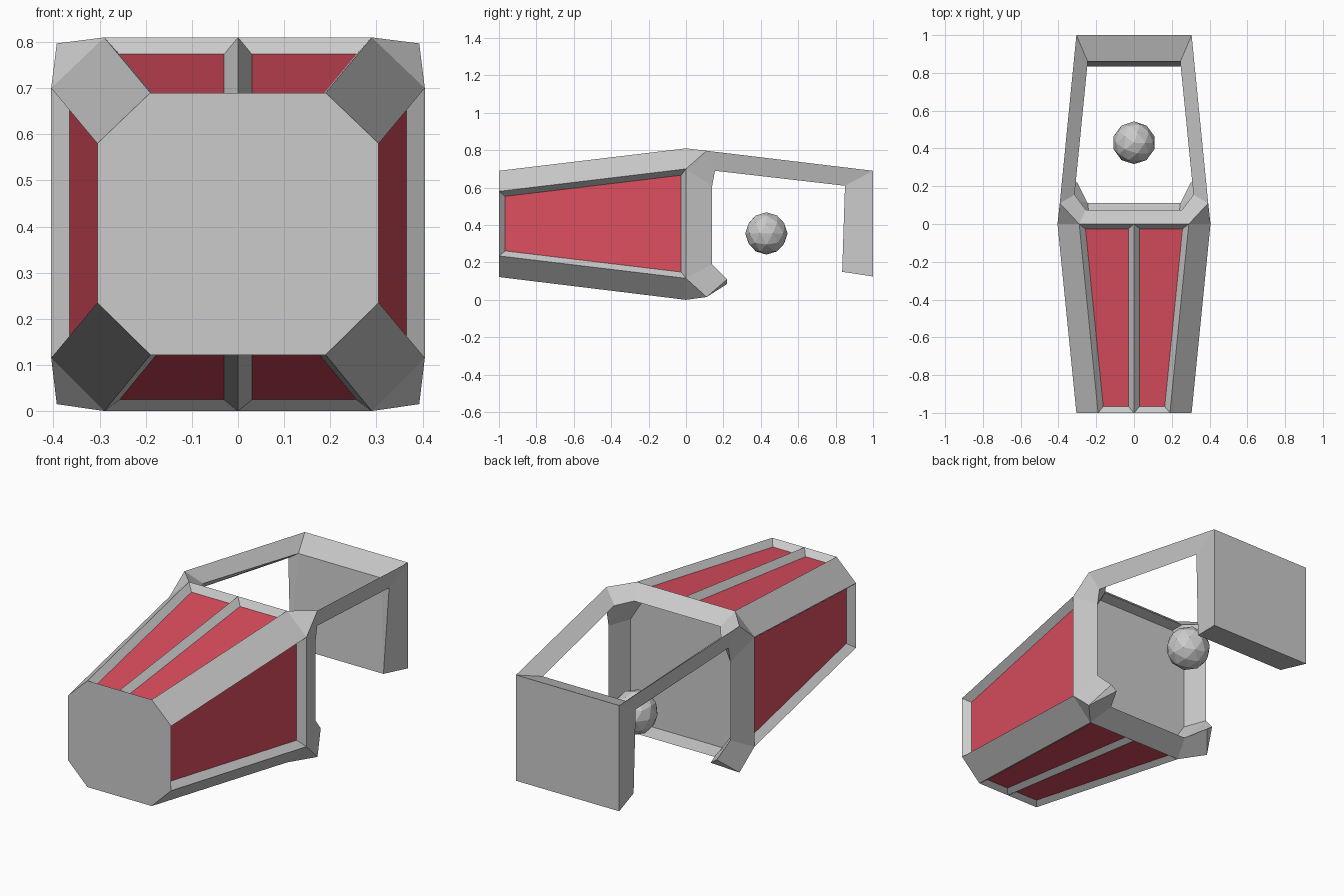
import bpy, bmesh

if "Cube" in bpy.data.objects:
    bpy.data.objects.remove(bpy.data.objects["Cube"])

red = bpy.data.materials.new("red_panel")
red.diffuse_color = (0.72, 0.075, 0.115, 1)
red.use_nodes = True
red.node_tree.nodes["Principled BSDF"].inputs["Base Color"].default_value = red.diffuse_color


def build(name, faces, panels={}):
    """Make a mesh from right-half faces mirrored over x = 0.
    panels maps a face index to the depth of its sunken red panel."""
    bm = bmesh.new()
    sunk = []
    for side in (1, -1):
        for k, pts in enumerate(faces):
            vs = [bm.verts.new((side * x, y, z)) for x, y, z in pts]
            if side < 0:
                vs.reverse()
            f = bm.faces.new(vs)
            if k in panels:
                sunk.append((f, panels[k]))
    bmesh.ops.remove_doubles(bm, verts=bm.verts[:], dist=1e-4)
    bmesh.ops.recalc_face_normals(bm, faces=bm.faces[:])
    for f, depth in sunk:
        bmesh.ops.inset_individual(bm, faces=[f], thickness=0.03,
                                   depth=-depth, use_even_offset=True)
        f.material_index = 1
    # merge the flat halves along the centre line
    bmesh.ops.dissolve_limit(bm, angle_limit=0.005, verts=bm.verts[:],
                             edges=bm.edges[:], delimit={'MATERIAL'})
    me = bpy.data.meshes.new(name)
    bm.to_mesh(me)
    bm.free()
    ob = bpy.data.objects.new(name, me)
    bpy.context.collection.objects.link(ob)
    if panels:
        me.materials.append(None)
        me.materials.append(red)
    return ob


def mid(p):
    return (0, p[1], p[2])


# Half profiles: nose, widest ring, rear rim opening, bulkhead inside it
nose = [(x, -1, z) for x, z in
        [(0, .69), (.19, .69), (.305, .58), (.305, .235), (.19, .122), (0, .122)]]
ring = [(x, 0, z) for x, z in
        [(0, .81), (.29, .81), (.405, .70), (.405, .115), (.29, 0), (0, 0)]]
rim = [(0, .075, .745), (.255, .075, .745), (.36, .14, .61),
       (.36, .14, .19), (.245, .11, .06), (0, .11, .06)]
bulkhead = [(0, .02, .73), (.24, .02, .73), (.315, .02, .61),
            (.315, .02, .19), (.235, .02, .07), (0, .02, .07)]
corner = {1: (.393, .11, .797), 3: (.393, .11, .015)}
tip_top = (.315, .155, .735)     # inner edge of the top face
tip_side = (.36, .155, .69)      # lower edge of the side face
stub_side, stub_low = (.335, .22, .11), (.30, .22, .085)
# for each corner: tip beside ring[i], tip beside ring[i + 1]
tips = {1: (tip_top, tip_side), 3: (stub_side, stub_low)}

# Body: tapered octagon with sunken panels, rim, corner stubs and bulkhead
faces = [[nose[i], nose[i + 1], ring[i + 1], ring[i]] for i in range(5)]
faces += [nose, bulkhead]
for i in range(5):
    faces.append([rim[i], rim[i + 1], bulkhead[i + 1], bulkhead[i]])
    if i in corner:
        c, (a, b) = corner[i], tips[i]
        faces += [[ring[i], ring[i + 1], c],
                  [ring[i], c, a, rim[i]],
                  [ring[i + 1], rim[i + 1], b, c],
                  [rim[i], a, b, rim[i + 1]],
                  [c, b, a]]
    else:
        faces.append([ring[i], ring[i + 1], rim[i + 1], rim[i]])
build("body", faces, panels={0: .033, 2: .037, 4: .021})

# Rear plate: slab whose edges slope toward the front
out_top, out_low = (.305, 1, .69), (.305, 1, .125)
in_top, in_side, in_low = (.245, .86, .645), (.298, .85, .61), (.275, .835, .15)
build("rear_plate", [
    [mid(out_top), out_top, out_low, mid(out_low)],
    [mid(in_top), in_top, in_low, mid(in_low)],
    [in_top, in_side, in_low],
    [mid(out_top), out_top, in_top, mid(in_top)],
    [mid(out_low), out_low, in_low, mid(in_low)],
    [out_top, in_side, in_top],
    [out_top, out_low, in_low, in_side]])

# Arms of triangular section joining the body corners to the plate
c = corner[1]
build("rear_arms", [
    [c, out_top, in_top, tip_top],
    [c, out_top, in_side, tip_side],
    [tip_top, in_top, in_side, tip_side]])

# Floating faceted ball
bpy.ops.mesh.primitive_ico_sphere_add(subdivisions=2, radius=0.113,
                                      location=(0, .43, .355))
bpy.context.object.name = "core_ball"
